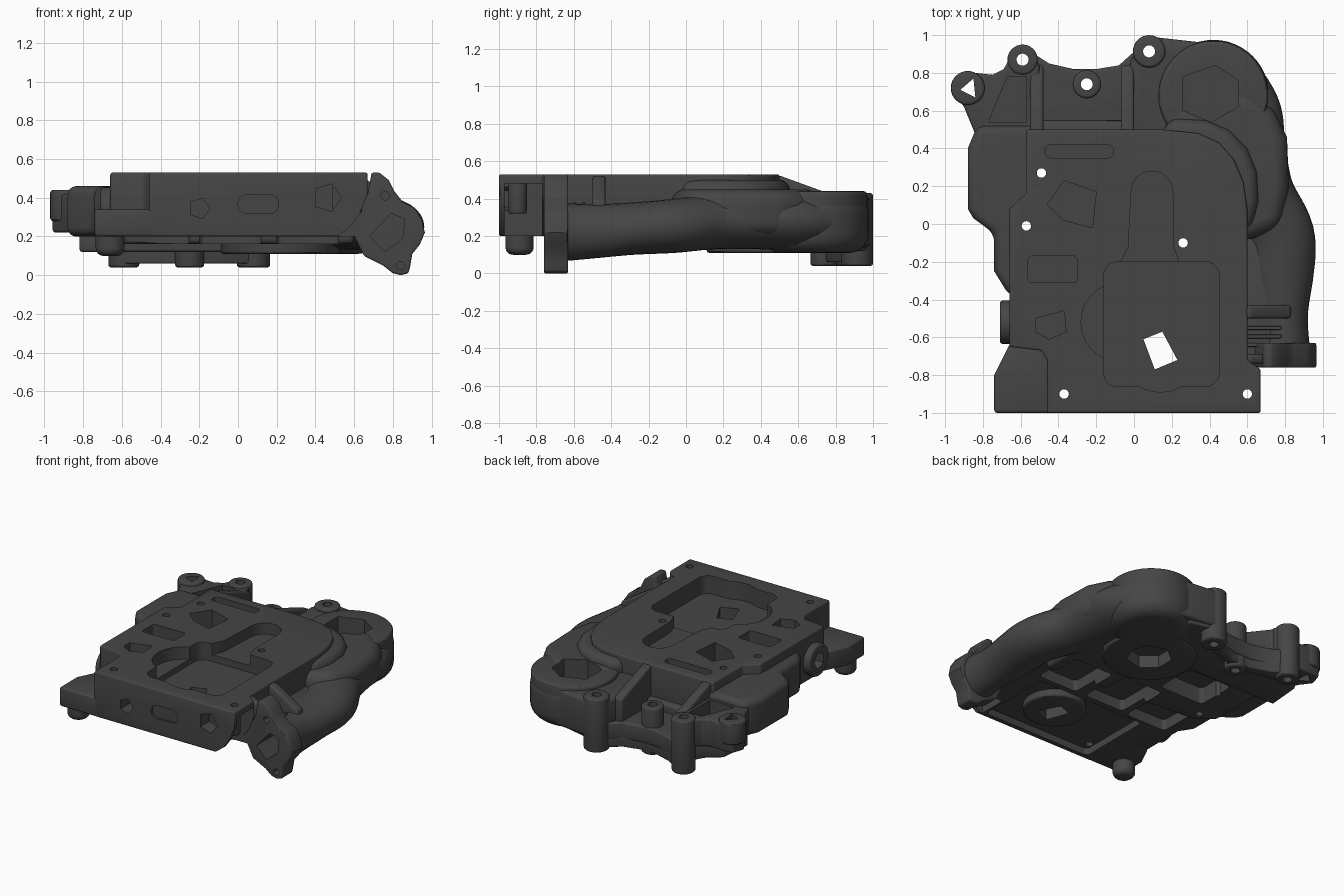
import bpy, bmesh, math
from mathutils import Vector

if "Cube" in bpy.data.objects:
    bpy.data.objects.remove(bpy.data.objects["Cube"])

parts, cutters = [], []
mat = bpy.data.materials.new("dark_cast_metal")
mat.diffuse_color = (0.06, 0.06, 0.06, 1)
mat.use_nodes = True
mat.node_tree.nodes["Principled BSDF"].inputs["Base Color"].default_value = mat.diffuse_color


def add_mesh(name, bm):
    bmesh.ops.recalc_face_normals(bm, faces=bm.faces)
    me = bpy.data.meshes.new(name)
    bm.to_mesh(me)
    bm.free()
    ob = bpy.data.objects.new(name, me)
    bpy.context.collection.objects.link(ob)
    return ob


def slab(name, pts, a, b, axis='Z', bevel=0.015, cutter=False):
    """Extrude a 2D outline between a and b along an axis."""
    place = {'Z': lambda u, v, w: (u, v, w),
             'Y': lambda u, v, w: (u, w, v),
             'X': lambda u, v, w: (w, u, v)}[axis]
    bm = bmesh.new()
    lo = [bm.verts.new(place(u, v, a)) for u, v in pts]
    hi = [bm.verts.new(place(u, v, b)) for u, v in pts]
    bm.faces.new(lo)
    bm.faces.new(hi)
    n = len(pts)
    for i in range(n):
        j = (i + 1) % n
        bm.faces.new((lo[i], lo[j], hi[j], hi[i]))
    ob = add_mesh(name, bm)
    if bevel and not cutter:
        m = ob.modifiers.new("round", 'BEVEL')
        m.width, m.segments, m.limit_method = bevel, 3 if bevel < .04 else 6, 'ANGLE'
        m.angle_limit = math.radians(35)
    if cutter:
        ob.hide_render = True
    (cutters if cutter else parts).append(ob)
    return ob


def cut(name, pts, a, b, axis='Z'):
    return slab(name + "_cutter", pts, a, b, axis, cutter=True)


def circle(x, y, r, n=32):
    return [(x + r * math.cos(2 * math.pi * i / n), y + r * math.sin(2 * math.pi * i / n)) for i in range(n)]


def rrect(x0, y0, x1, y1, r=0.03, n=5):
    out = []
    for cx, cy, a in ((x1 - r, y1 - r, 0), (x0 + r, y1 - r, 90), (x0 + r, y0 + r, 180), (x1 - r, y0 + r, 270)):
        for i in range(n + 1):
            t = math.radians(a + 90 * i / n)
            out.append((cx + r * math.cos(t), cy + r * math.sin(t)))
    return out


def spline(keys, steps=6):
    """Catmull-Rom through tuples of any length."""
    k = [Vector(p) for p in keys]
    out = []
    for i in range(len(k) - 1):
        p0, p1, p2, p3 = k[max(i - 1, 0)], k[i], k[i + 1], k[min(i + 2, len(k) - 1)]
        for s in range(steps):
            t = s / steps
            out.append(0.5 * (2 * p1 + (p2 - p0) * t + (2 * p0 - 5 * p1 + 4 * p2 - p3) * t * t
                              + (3 * p1 - p0 - 3 * p2 + p3) * t ** 3))
    return out + [k[-1]]


# main deck block and front-left mounting flange
slab("deck", [(-.46, -1), (.67, -1), (.67, -.77), (.6, -.72), (.6, .08), (.58, .22), (.53, .34), (.45, .43),
              (.34, .48), (.15, .5), (-.57, .5), (-.57, .16), (-.66, .08), (-.66, -.65), (-.49, -.67), (-.46, -.72)],
     .2, .53, bevel=.012)
slab("front_left_flange", [(-.74, -1), (-.42, -1), (-.42, -.6), (-.64, -.6), (-.74, -.8)], .2, .34)
slab("flange_foot", circle(-.66, -.89, .075), .1, .28, bevel=.04)
slab("belly", [(-.6, -.1), (.6, -.2), (.6, .55), (-.72, .55), (-.72, 0)], .16, .3, bevel=.03)

# left shoulder and its sideways boss
slab("left_shoulder", [(-.5, .52), (-.83, .52), (-.88, .4), (-.88, .08), (-.85, .03), (-.74, -.05), (-.74, -.25),
                       (-.66, -.38), (-.5, -.38)], .2, .46, bevel=.045)
slab("side_boss", circle(-.52, .34, .115), -.71, -.5, 'X')

# back tray with bays, ribs and lug posts
slab("back_tray", [(-.82, .45), (.3, .45), (.3, .93), (.08, .98), (.02, .93), (-.08, .84), (-.2, .82), (-.32, .82),
                   (-.45, .85), (-.56, .92), (-.64, .88), (-.7, .78), (-.8, .7)], .12, .24)
slab("lug_web", [(-.65, .84), (-.6, .79), (-.3, .74), (-.2, .74), (.1, .85), (.08, .97), (-.08, .84), (-.2, .81),
                 (-.32, .81), (-.45, .85), (-.58, .93)], .06, .2, bevel=.01)
slab("left_bay_block", [(-.83, .45), (-.5, .45), (-.5, .84), (-.54, .9), (-.59, .94), (-.64, .91), (-.69, .82),
                        (-.75, .79), (-.84, .8), (-.93, .79), (-.96, .7), (-.9, .62)], .22, .42)
slab("outlet_web", [(-.02, .45), (.45, .45), (.46, .95), (.1, .99), (.02, .94), (-.02, .86)], .14, .41, bevel=.025)
for x0, x1, y1 in ((-.55, -.48, .84), (-.07, 0, .84)):
    slab("bay_rib", [(.45, .2), (.45, .52), (.51, .52), (y1, .4), (y1, .2)], x0, x1, 'X')
for name, x, y, r, a, b in (("left", -.59, .87, .08, .04, .43), ("middle", -.25, .74, .075, .04, .38),
                            ("right", .08, .914, .086, .04, .43), ("outer", -.88, .72, .09, .28, .44)):
    slab(name + "_lug", circle(x, y, r), a, b)
    if name != "outer":
        cut(name + "_lug_hole", circle(x, y, .032, 20), -.1, .7)

# swept duct: x, y, z, half width, half height
keys = [(.79, -.72, .22, .15, .16), (.79, -.5, .225, .13, .145), (.78, -.28, .24, .17, .14),
        (.77, -.06, .255, .185, .145), (.66, .16, .28, .19, .15), (.58, .38, .285, .23, .155),
        (.52, .55, .28, .27, .16), (.42, .69, .27, .28, .16)]
path = spline(keys)
bm = bmesh.new()
rings = []
for i, p in enumerate(path):
    d = (path[min(i + 1, len(path) - 1)] - path[max(i - 1, 0)])
    side = Vector((-d[1], d[0], 0)).normalized()
    c = Vector(p[:3])
    rings.append([bm.verts.new(c + side * p[3] * math.cos(t) + Vector((0, 0, p[4] * math.sin(t))))
                  for t in (2 * math.pi * k / 28 for k in range(28))])
for r0, r1 in zip(rings, rings[1:]):
    for k in range(28):
        bm.faces.new((r0[k], r0[(k + 1) % 28], r1[(k + 1) % 28], r1[k]))
bm.faces.new(rings[0])
bm.faces.new(rings[-1])
parts.append(add_mesh("duct", bm))

# duct outlet elbow with its flat rim, and inlet flange
slab("outlet_elbow", circle(.42, .68, .295, 48), .11, .43, bevel=.1)
slab("outlet_rim", circle(.42, .68, .29, 48), .28, .44, bevel=.02)
slab("duct_flange", [(.69, .53), (.67, .42), (.62, .3), (.6, .2), (.65, .1), (.75, .05), (.8, .01), (.84, 0), (.88, .01),
                     (.89, .05), (.9, .11), (.94, .16), (.965, .22), (.95, .29), (.91, .35), (.85, .38), (.81, .43),
                     (.78, .49), (.73, .53)], -.76, -.63, 'Y', bevel=.01)

# right shelf, sloped ribs and shoulder between deck and duct
slab("right_shelf", rrect(.5, -.72, .82, .1), .2, .35, bevel=.02)
for y0, y1 in ((-.5, -.43), (-.74, -.69)):
    slab("right_rib", [(.5, .25), (.5, .52), (.62, .52), (.83, .39), (.83, .25)], y0, y1, 'Y')
for i in range(3):
    slab("bay_fin", rrect(.6, -.56 - .045 * i, .78, -.54 - .045 * i, .005), .3, .38, bevel=.004)
slab("right_shoulder", [(.4, -.08), (.62, -.08), (.78, -.02), (.82, .2), (.81, .46), (.74, .6), (.6, .72), (.3, .7),
                        (.15, .55), (.15, .3)], .2, .45, bevel=.08)
slab("deck_fillet", [(.1, .3), (.3, .1), (.45, -.04), (.62, -.03), (.66, .12), (.65, .28), (.6, .4), (.5, .5), (.38, .55),
                     (.18, .56)], .3, .5, bevel=.06)

# underside disc
slab("under_disc", circle(.22, .42, .31, 48), .11, .3)
for x, y in ((-.49, .27), (-.57, -.01), (.26, -.1), (-.37, -.9), (.6, -.9)):
    cut("screw_hole", circle(x, y, .025, 16), -.1, .7)

# pockets in the top
cut("main_pocket", rrect(-.16, -.86, .45, -.2, .07), .40, .7)
cut("pocket_bulge", [(-.1 + .18 * math.cos(t), -.52 + .2 * math.sin(t)) for t in
                     (2 * math.pi * i / 32 for i in range(32))], .44, .7)
cut("pocket_round", circle(.14, -.67, .22), .40, .7)
cut("pocket_channel", [(.2, -.25), (.25, -.24), (.21, -.12)] +
    [(.095 + .11 * math.cos(math.pi * i / 12), .17 + .11 * math.sin(math.pi * i / 12)) for i in range(13)] +
    [(-.03, -.12), (-.09, -.24)], .45, .7)
cut("top_slot", rrect(-.47, .35, -.11, .42), .46, .7)
cut("square_pocket", rrect(-.56, -.31, -.3, -.17, .02), .36, .7)
cut("large_port", [(-.46, .1), (-.37, .23), (-.2, .17), (-.22, -.02), (-.37, .02)], .34, .7)
cut("small_port", [(-.52, -.5), (-.37, -.46), (-.36, -.57), (-.45, -.61), (-.52, -.57)], .36, .7)
cut("drain", [(.05, -.61), (.15, -.57), (.23, -.72), (.11, -.77)], -.1, .7)
cut("outlet_port", [(.26, .78), (.43, .84), (.55, .76), (.55, .62), (.41, .54), (.26, .6)], .24, .7)
cut("triangle_bay", [(-.77, .54), (-.57, .54), (-.57, .78), (-.67, .78)], .27, .7)
cut("outer_lug_hole", [(-.92, .71), (-.85, .77), (-.84, .67)], -.1, .7)

# hollow behind the front wall on the right
cut("corner_hollow", [(.49, -.97), (.8, -.97), (.8, -.77), (.49, -.77)], .1, .48)
# ports in the front, the rounded front corner and the left side
cut("front_corner", [(.72, .6), (.69, .53), (.67, .42), (.63, .32), (.58, .25), (.5, .19), (.5, .1), (.9, .1),
                     (.9, .6)], -1.1, -.765, 'Y')
cut("front_port_left", circle(-.2, .345, .055, 5), -1.1, -.88, 'Y')
cut("front_port_right", circle(.46, .4, .075, 5), -1.1, -.9, 'Y')
cut("front_slot", rrect(0, .32, .21, .415, .045), -1.1, -.985, 'Y')
cut("inlet_port", [(.68, .2), (.79, .32), (.86, .29), (.85, .19), (.76, .12)], -.9, -.5, 'Y')
for x, z in ((.76, .41), (.84, .05)):
    cut("inlet_bolt_hole", circle(x, z, .022, 12), -.9, -.7, 'Y')
cut("side_port", circle(-.52, .34, .06, 5), -.9, -.6, 'X')

# recesses in the underside
cut("under_port", circle(.22, .42, .15, 7), -.1, .2)
for x0, y0, x1, y1, z in ((-.4, -.96, .47, -.4, .25), (-.58, -.38, -.25, -.1, .28), (-.2, -.36, .12, .05, .28),
                          (.2, -.36, .52, .02, .28), (-.5, .1, -.14, .4, .28)):
    cut("under_recess", rrect(x0, y0, x1, y1), -.1, z)


def bounds(ob):
    vs = [v.co for v in ob.data.vertices]
    return [(min(v[i] for v in vs), max(v[i] for v in vs)) for i in range(3)]


# apply each cutter to every part it touches; the post and drain ring only get their own holes
cb = [(c, bounds(c)) for c in cutters]
inner = [slab("corner_screw_post", circle(.59, -.9, .05), .32, .5, bevel=.01),
         slab("under_ring", circle(.14, -.65, .21, 40), .2, .3)]
for p in parts:
    pb = bounds(p)
    for c, b in cb:
        if p in inner and not c.name.startswith(("screw", "drain")):
            continue
        if all(pb[i][0] < b[i][1] and b[i][0] < pb[i][1] for i in range(3)):
            m = p.modifiers.new("cut", 'BOOLEAN')
            m.operation, m.solver, m.object = 'DIFFERENCE', 'EXACT', c
dg = bpy.context.evaluated_depsgraph_get()
done = [(p, bpy.data.meshes.new_from_object(p.evaluated_get(dg))) for p in parts]
for p, me in done:
    p.modifiers.clear()
    p.data = me
    me.materials.clear()
    me.materials.append(mat)
for c in cutters:
    bpy.data.objects.remove(c)

# smooth rounded surfaces, keep edges sharp
bpy.ops.object.select_all(action='DESELECT')
for p in parts:
    p.select_set(True)
bpy.context.view_layer.objects.active = parts[0]
bpy.ops.object.shade_smooth_by_angle(angle=math.radians(30))
